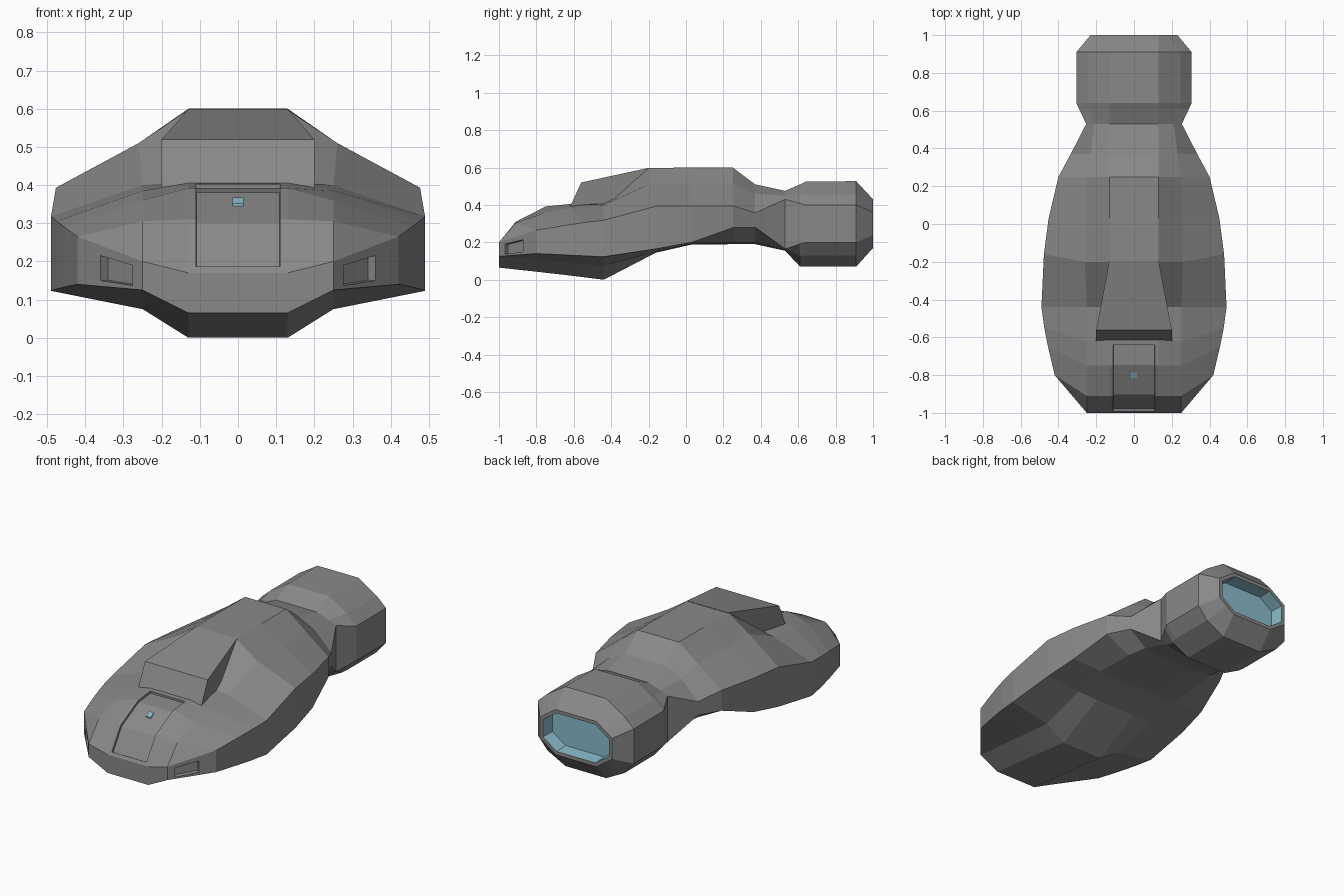
import bpy, bmesh

if "Cube" in bpy.data.objects:
    bpy.data.objects.remove(bpy.data.objects["Cube"])


def material(name, rgb):
    m = bpy.data.materials.new(name)
    m.diffuse_color = (*rgb, 1)
    m.use_nodes = True
    m.node_tree.nodes["Principled BSDF"].inputs["Base Color"].default_value = m.diffuse_color
    return m


GREY = material("hull grey", (0.25, 0.25, 0.25))
BLUE = material("glow blue", (0.25, 0.50, 0.60))


def finish(bm, name, mats):
    me = bpy.data.meshes.new(name)
    bm.to_mesh(me)
    bm.free()
    for m in mats:
        me.materials.append(m)
    ob = bpy.data.objects.new(name, me)
    bpy.context.collection.objects.link(ob)
    return ob


def loft(sections, cap_first, cap_last):
    """Skin mirrored twelve-point rings; coincident points are merged."""
    bm = bmesh.new()
    cache = {}

    def vert(co):
        if co not in cache:
            cache[co] = bm.verts.new(co)
        return cache[co]

    def face(vs):
        vs = list(dict.fromkeys(vs))
        return bm.faces.new(vs) if len(vs) > 2 else None

    rings = []
    for yt, ys, zt, xs, zs, xu, zu, zl, zb, zc in sections:
        half = [(0.13, yt, zt), (xs, yt, zs), (xu, ys, zu),
                (xu, ys, zl), (xs, ys, zb), (0.13, ys, zc)]
        full = half + [(-x, y, z) for x, y, z in reversed(half)]
        rings.append([vert(p) for p in full])
    grid = []
    for a, b in zip(rings, rings[1:]):
        grid.append([face((a[k], a[(k + 1) % 12], b[(k + 1) % 12], b[k]))
                     for k in range(12)])
    cap0 = face(rings[0]) if cap_first else None
    cap1 = face(rings[-1]) if cap_last else None
    bmesh.ops.recalc_face_normals(bm, faces=bm.faces[:])
    return bm, grid, cap0, cap1


def inset(bm, faces, thickness, depth=0.0):
    return bmesh.ops.inset_region(bm, faces=faces, thickness=thickness, depth=depth,
                                  use_even_offset=True, use_boundary=True)["faces"]


# Main hull: y top, y side, z top, shoulder x z, side x, side z high/low, belly z
hull_sections = [
    (-1.00, -1.00, .170, .25, .200, .250, .200, .125, .125, .065),
    (-0.91, -0.80, .310, .25, .305, .420, .265, .140, .108, .043),
    (-0.75, -0.65, .392, .25, .360, .455, .290, .133, .093, .026),
    (-0.62, -0.55, .405, .25, .385, .475, .305, .128, .084, .014),
    (-0.44, -0.44, .410, .25, .400, .490, .318, .123, .075, .000),
    (-0.20, -0.16, .597, .26, .510, .477, .393, .165, .150, .145),
    (0.03, 0.03, .600, .26, .510, .452, .395, .200, .192, .188),
    (0.25, 0.25, .600, .25, .510, .400, .395, .278, .200, .190),
    (0.37, 0.37, .510, .23, .460, .335, .358, .280, .200, .190),
    (0.53, 0.53, .475, .21, .450, .253, .430, .165, .160, .155),
]
bm, grid, _, _ = loft(hull_sections, True, False)

# Sunken hood panel on the nose
hood = [grid[i][11] for i in range(3)]
inset(bm, hood, 0.02)
inset(bm, hood, 0.001, -0.012)

# Sunken vents on both cheeks
for k in (2, 8):
    f = grid[0][k]
    inset(bm, [f], 0.02)
    mid_x = sum(abs(v.co.x) for v in f.verts) / 4
    outer = {v: abs(v.co.x) > mid_x for v in f.verts}
    for far in (False, True):
        pair = sorted((v for v in f.verts if outer[v] == far), key=lambda v: v.co.z)
        x = 0.36 if far else 0.277
        for v, z in zip(pair, (0.15, 0.215) if far else (0.137, 0.19)):
            side = 1 if v.co.x > 0 else -1
            v.co = (side * x, -1 + (x - 0.25) / 0.17 * 0.2, z)
    bm.normal_update()
    inset(bm, [f], 0.001, -0.025)
finish(bm, "hull", [GREY])

# Rear engine pod with a recessed glowing nozzle
engine_sections = [
    (0.53, 0.53, .475, .21, .450, .253, .430, .165, .160, .155),
    (0.64, 0.64, .525, .245, .455, .305, .400, .200, .130, .070),
    (0.91, 0.91, .527, .245, .455, .305, .400, .200, .130, .070),
    (1.00, 1.00, .430, .18, .395, .230, .360, .240, .205, .170),
]
engine_sections.insert(1, (0.61, 0.61, .510, .235, .454, .291, .408, .191, .125, .070))
bm, _, _, nozzle = loft(engine_sections, False, True)
inset(bm, [nozzle], 0.02)
for f in inset(bm, [nozzle], 0.004, -0.08) + [nozzle]:
    f.material_index = 1
finish(bm, "engine_pod", [GREY, BLUE])


def hexahedron(name, corners, mat):
    """Closed block from four right-hand corners mirrored across x."""
    bm = bmesh.new()
    r = [bm.verts.new(c) for c in corners]
    l = [bm.verts.new((-x, y, z)) for x, y, z in corners]
    bm.faces.new(r)
    bm.faces.new(l[::-1])
    for i in range(4):
        j = (i + 1) % 4
        bm.faces.new((r[j], r[i], l[i], l[j]))
    bmesh.ops.recalc_face_normals(bm, faces=bm.faces[:])
    return finish(bm, name, [mat])


# Raised hood scoop tapering back into the roof
hexahedron("roof_scoop", [(.20, -.62, .39), (.20, -.56, .52),
                          (.13, -.195, .599), (.13, -.195, .39)], GREY)

# Small lamp set on the hood panel
hexahedron("hood_lamp", [(.015, -.815, .345), (.015, -.815, .352),
                         (.015, -.785, .368), (.015, -.785, .361)], BLUE)
